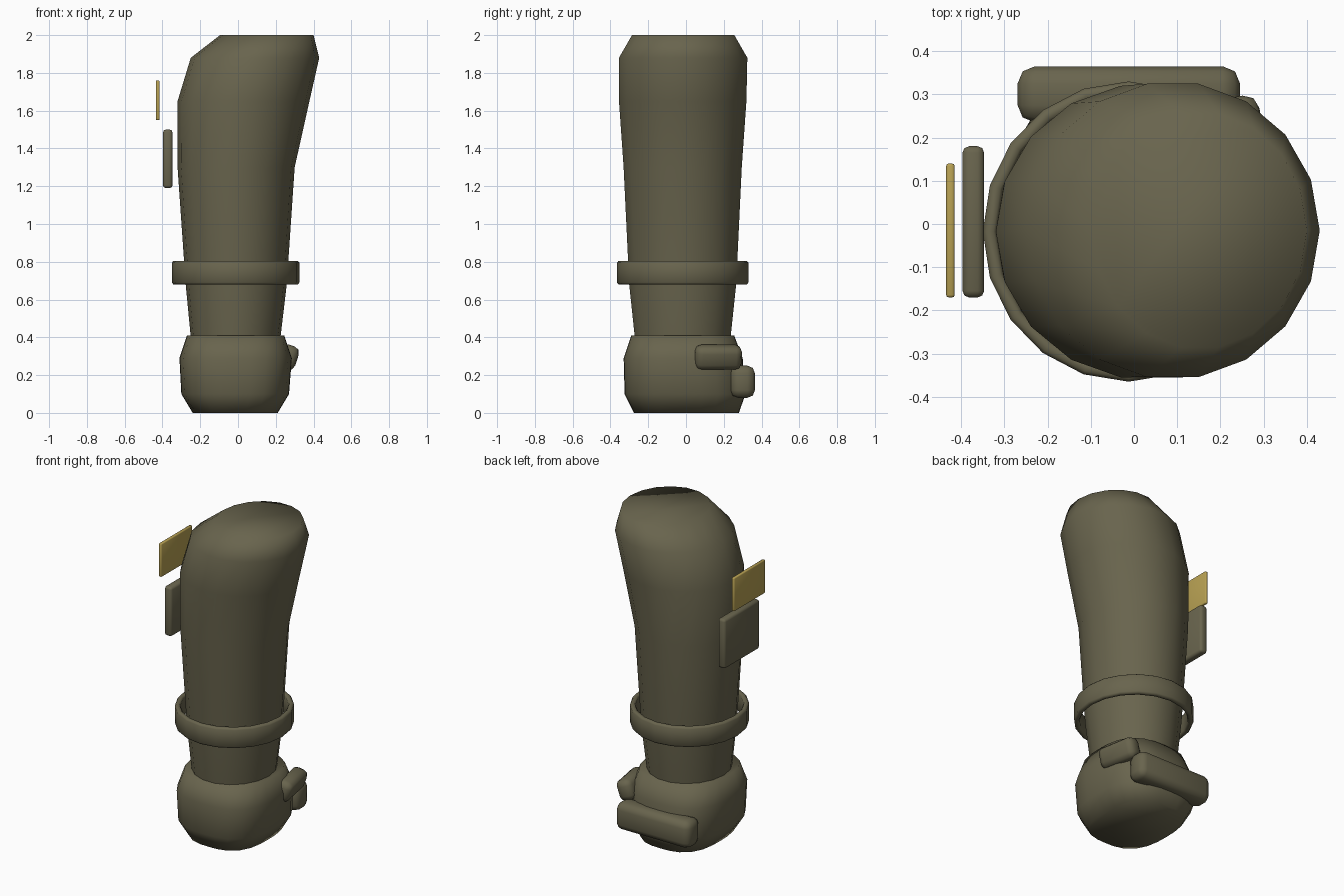
import bpy, bmesh
from math import cos, sin, tau, radians

cube = bpy.data.objects.get("Cube")
if cube:
    bpy.data.objects.remove(cube, do_unlink=True)


def material(name, rgb):
    m = bpy.data.materials.new(name)
    m.use_nodes = True
    m.diffuse_color = (*rgb, 1)
    bsdf = m.node_tree.nodes["Principled BSDF"]
    bsdf.inputs["Base Color"].default_value = (*rgb, 1)
    bsdf.inputs["Roughness"].default_value = 0.8
    return m


OLIVE = material("olive cloth", (0.14, 0.128, 0.075))
GOLD = material("gold", (0.47, 0.35, 0.085))


def finish(name, bm, mat, angle):
    bmesh.ops.recalc_face_normals(bm, faces=bm.faces)
    mesh = bpy.data.meshes.new(name)
    bm.to_mesh(mesh)
    bm.free()
    mesh.materials.append(mat)
    ob = bpy.data.objects.new(name, mesh)
    bpy.context.collection.objects.link(ob)
    bpy.ops.object.select_all(action="DESELECT")
    ob.select_set(True)
    bpy.context.view_layer.objects.active = ob
    bpy.ops.object.shade_smooth_by_angle(angle=radians(angle))
    return ob


def loft(name, rings, sides, power, mat, angle, closed_loop=False):
    """Skin rings given as (z, x_min, x_max, y_min, y_max)."""
    bm = bmesh.new()
    loops = []
    for z, x0, x1, y0, y1 in rings:
        loop = []
        for i in range(sides):
            c, s = cos(tau * i / sides), sin(tau * i / sides)
            r = (abs(c) ** power + abs(s) ** power) ** (-1 / power)
            loop.append(bm.verts.new(((x0 + x1) / 2 + r * c * (x1 - x0) / 2,
                                      (y0 + y1) / 2 + r * s * (y1 - y0) / 2, z)))
        loops.append(loop)
    pairs = list(zip(loops, loops[1:]))
    if closed_loop:
        pairs.append((loops[-1], loops[0]))
    else:
        bm.faces.new(loops[0])
        bm.faces.new(loops[-1])
    for a, b in pairs:
        for i in range(sides):
            j = (i + 1) % sides
            bm.faces.new((a[i], a[j], b[j], b[i]))
    return finish(name, bm, mat, angle)


def rounded_box(name, center, size, bevel, mat, rotation=(0, 0, 0)):
    bm = bmesh.new()
    bmesh.ops.create_cube(bm, size=1)
    bmesh.ops.scale(bm, vec=size, verts=bm.verts)
    bmesh.ops.bevel(bm, geom=bm.edges[:], offset=bevel, segments=2,
                    profile=0.5, affect="EDGES")
    ob = finish(name, bm, mat, 60)
    ob.location = center
    ob.rotation_euler = [radians(a) for a in rotation]
    return ob


# Sleeve, leaning towards the shoulder
loft("sleeve", [
    (0.40, -0.25, 0.225, -0.275, 0.24),
    (0.68, -0.277, 0.258, -0.305, 0.27),
    (1.30, -0.32, 0.30, -0.335, 0.30),
    (1.65, -0.32, 0.378, -0.36, 0.325),
    (1.88, -0.25, 0.43, -0.36, 0.33),
    (2.00, -0.095, 0.40, -0.29, 0.26),
], 18, 2, OLIVE, 80)

# Gloved fist
loft("glove", [
    (0.00, -0.24, 0.21, -0.275, 0.28),
    (0.10, -0.30, 0.27, -0.325, 0.315),
    (0.29, -0.31, 0.285, -0.33, 0.30),
    (0.41, -0.27, 0.245, -0.29, 0.255),
], 24, 2.8, OLIVE, 80)

# Hollow cuff band with softened rims
outer = (-0.35, 0.325, -0.365, 0.33)


def band_ring(z, inset):
    x0, x1, y0, y1 = outer
    return (z, x0 + inset, x1 - inset, y0 + inset, y1 - inset)


loft("cuff_band", [
    band_ring(0.68, 0.008), band_ring(0.69, 0), band_ring(0.795, 0),
    band_ring(0.805, 0.008), band_ring(0.805, 0.025), band_ring(0.795, 0.032),
    band_ring(0.69, 0.032), band_ring(0.68, 0.025),
], 20, 2, OLIVE, 60, closed_loop=True)

# Fingers and thumb
rounded_box("folded_fingers", (-0.012, 0.30, 0.165), (0.515, 0.13, 0.17), 0.04, OLIVE)
rounded_box("thumb", (0.25, 0.17, 0.295), (0.10, 0.25, 0.13), 0.035, OLIVE, (0, 18, 10))

# Plates on the outer side of the arm
rounded_box("arm_patch", (-0.372, 0.005, 1.345), (0.05, 0.35, 0.31), 0.015, OLIVE)
rounded_box("gold_badge", (-0.425, -0.015, 1.655), (0.02, 0.31, 0.21), 0.006, GOLD)
